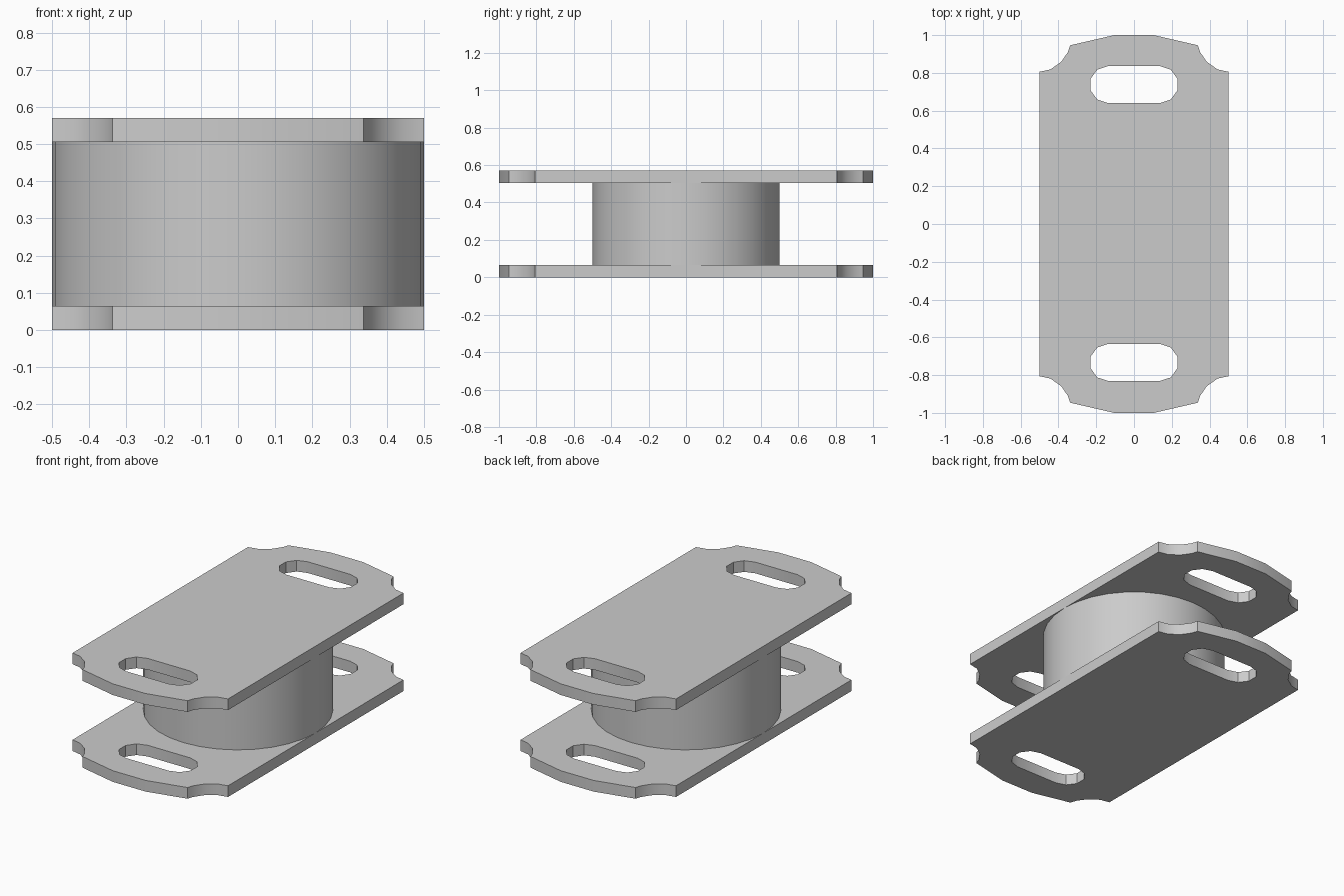
import bpy
import bmesh
import math

if "Cube" in bpy.data.objects:
    bpy.data.objects.remove(bpy.data.objects["Cube"], do_unlink=True)

PLATE = 0.065
HEIGHT = 0.57

# Single grey material
grey = bpy.data.materials.new("plain grey")
grey.use_nodes = True
colour = (0.6, 0.6, 0.6, 1)
grey.diffuse_color = colour
grey.node_tree.nodes["Principled BSDF"].inputs["Base Color"].default_value = colour


def finish(bm, name):
    bmesh.ops.recalc_face_normals(bm, faces=bm.faces)
    mesh = bpy.data.meshes.new(name)
    bm.to_mesh(mesh)
    bm.free()
    mesh.materials.append(grey)
    obj = bpy.data.objects.new(name, mesh)
    bpy.context.collection.objects.link(obj)
    bpy.ops.object.select_all(action='DESELECT')
    obj.select_set(True)
    bpy.context.view_layer.objects.active = obj
    bpy.ops.object.shade_smooth_by_angle(angle=math.radians(30))
    return obj


def mirrored(quarter):
    """Mirror a quarter profile into a closed loop."""
    half = quarter + [(-x, y) for x, y in reversed(quarter)]
    return half + [(-x, -y) for x, y in half]


# Scalloped corner and shallow crowned end
outline = mirrored([(0.5, 0.806), (0.443, 0.818), (0.386, 0.858),
                    (0.35, 0.91), (0.338, 0.946), (0.105, 1.0)])


def slot(cy):
    """Rounded slot with faceted ends."""
    pts = []
    for side, start in ((1, -90), (-1, 90)):
        for i in range(6):
            a = math.radians(start + 36 * i)
            pts.append((side * 0.137 + 0.098 * math.cos(a),
                        cy + 0.098 * math.sin(a)))
    return pts


def plate(name, z):
    bm = bmesh.new()
    edges = []
    for loop in (outline, slot(0.738), slot(-0.733)):
        verts = [bm.verts.new((x, y, z)) for x, y in loop]
        edges += [bm.edges.new((v, verts[i - 1])) for i, v in enumerate(verts)]
    bmesh.ops.triangle_fill(bm, edges=edges, use_beauty=True)
    ext = bmesh.ops.extrude_face_region(bm, geom=bm.faces[:], use_keep_orig=True)
    top = [g for g in ext["geom"] if isinstance(g, bmesh.types.BMVert)]
    bmesh.ops.translate(bm, verts=top, vec=(0, 0, PLATE))
    return finish(bm, name)


plate("bottom_plate", 0)
plate("top_plate", HEIGHT - PLATE)

# Round core between the plates
bm = bmesh.new()
bmesh.ops.create_cone(bm, cap_ends=True, segments=32, radius1=0.5, radius2=0.5,
                      depth=HEIGHT - 2 * PLATE)
bmesh.ops.translate(bm, verts=bm.verts, vec=(0, 0, HEIGHT / 2))
finish(bm, "round_core")
